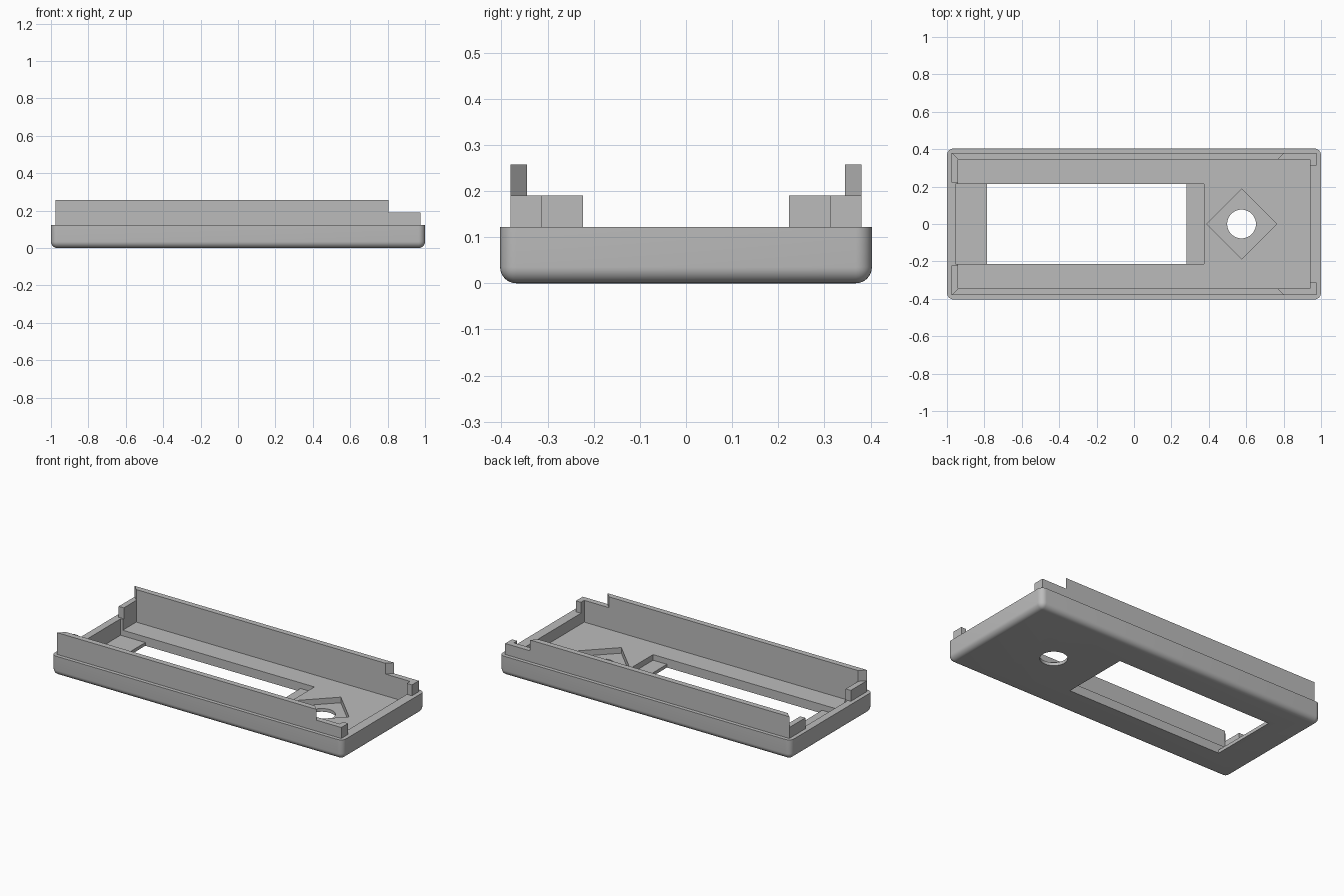
import bpy, bmesh, math

cube = bpy.data.objects.get("Cube")
if cube:
    bpy.data.objects.remove(cube, do_unlink=True)

grey = bpy.data.materials.new("plain grey")
grey.use_nodes = True
colour = (0.5, 0.5, 0.5, 1)
grey.diffuse_color = colour
grey.node_tree.nodes["Principled BSDF"].inputs["Base Color"].default_value = colour

RIM, FLOOR, LEDGE = 0.122, 0.055, 0.02   # main heights
LOW, TALL = 0.19, 0.257                  # lip heights
OUT_X, IN_X = 0.975, 0.94                # lip faces
OUT_Y, IN_Y = 0.38, 0.345


def prism(name, outline, z0, z1, rounding=0):
    """Extrude a flat outline from z0 to z1, rounding all but the top edges."""
    bm = bmesh.new()
    face = bm.faces.new([bm.verts.new((x, y, z0)) for x, y in outline])
    top = bmesh.ops.extrude_face_region(bm, geom=[face])["geom"]
    for v in top:
        if isinstance(v, bmesh.types.BMVert):
            v.co.z = z1
    bmesh.ops.recalc_face_normals(bm, faces=bm.faces)
    if rounding:
        edges = [e for e in bm.edges if min(v.co.z for v in e.verts) < z1 - 0.001]
        bmesh.ops.bevel(bm, geom=edges, offset=rounding, segments=8,
                        profile=0.5, affect='EDGES')
    mesh = bpy.data.meshes.new(name)
    bm.to_mesh(mesh)
    bm.free()
    mesh.materials.append(grey)
    obj = bpy.data.objects.new(name, mesh)
    bpy.context.collection.objects.link(obj)
    return obj


def rect(x0, x1, y):
    return [(x0, -y), (x1, -y), (x1, y), (x0, y)]


def circle(cx, r, n):
    return [(cx + r * math.cos(i * math.tau / n), r * math.sin(i * math.tau / n))
            for i in range(n)]


# Rounded tray, then its cavity, stepped window, diamond recess and round hole
tray = prism("tray", rect(-1, 1, 0.403), 0, RIM, 0.035)
cutters = [
    prism("cavity_cutter", rect(-IN_X, IN_X, IN_Y), FLOOR, 0.3),
    prism("window_step_cutter", rect(-0.955, 0.375, 0.213), LEDGE, 0.4),
    prism("window_cutter", rect(-0.785, 0.28, 0.213), -0.1, 0.5),
    prism("diamond_cutter", circle(0.575, 0.187, 4), LEDGE, 0.35),
    prism("hole_cutter", circle(0.575, 0.077, 48), -0.1, 0.45),
]
for cutter in cutters:
    cutter.hide_render = True
    mod = tray.modifiers.new(cutter.name, 'BOOLEAN')
    mod.operation, mod.solver, mod.object = 'DIFFERENCE', 'EXACT', cutter

# Apply the cuts and smooth the rounded edges only
graph = bpy.context.evaluated_depsgraph_get()
cut_mesh = bpy.data.meshes.new_from_object(tray.evaluated_get(graph))
tray.modifiers.clear()
tray.data = cut_mesh
cut_mesh.shade_smooth()
cut_mesh.set_sharp_from_angle(angle=math.radians(30))
for cutter in cutters:
    bpy.data.objects.remove(cutter, do_unlink=True)

# Raised lips, mirrored front and back
for side, s in (("front", -1), ("back", 1)):
    rail = [(-OUT_X, OUT_Y), (0.805, OUT_Y), (0.77, IN_Y), (-IN_X, IN_Y)]
    corner = [(0.805, OUT_Y), (OUT_X, OUT_Y), (OUT_X, 0.313), (IN_X, 0.313),
              (IN_X, IN_Y), (0.77, IN_Y)]
    tab = [(-OUT_X, OUT_Y), (-IN_X, IN_Y), (-IN_X, 0.223), (-OUT_X, 0.223)]
    for part, outline, height in (("rail", rail, TALL), ("corner_lip", corner, LOW),
                                  ("end_tab", tab, LOW)):
        prism(f"{side}_{part}", [(x, s * y) for x, y in outline], RIM, height)
